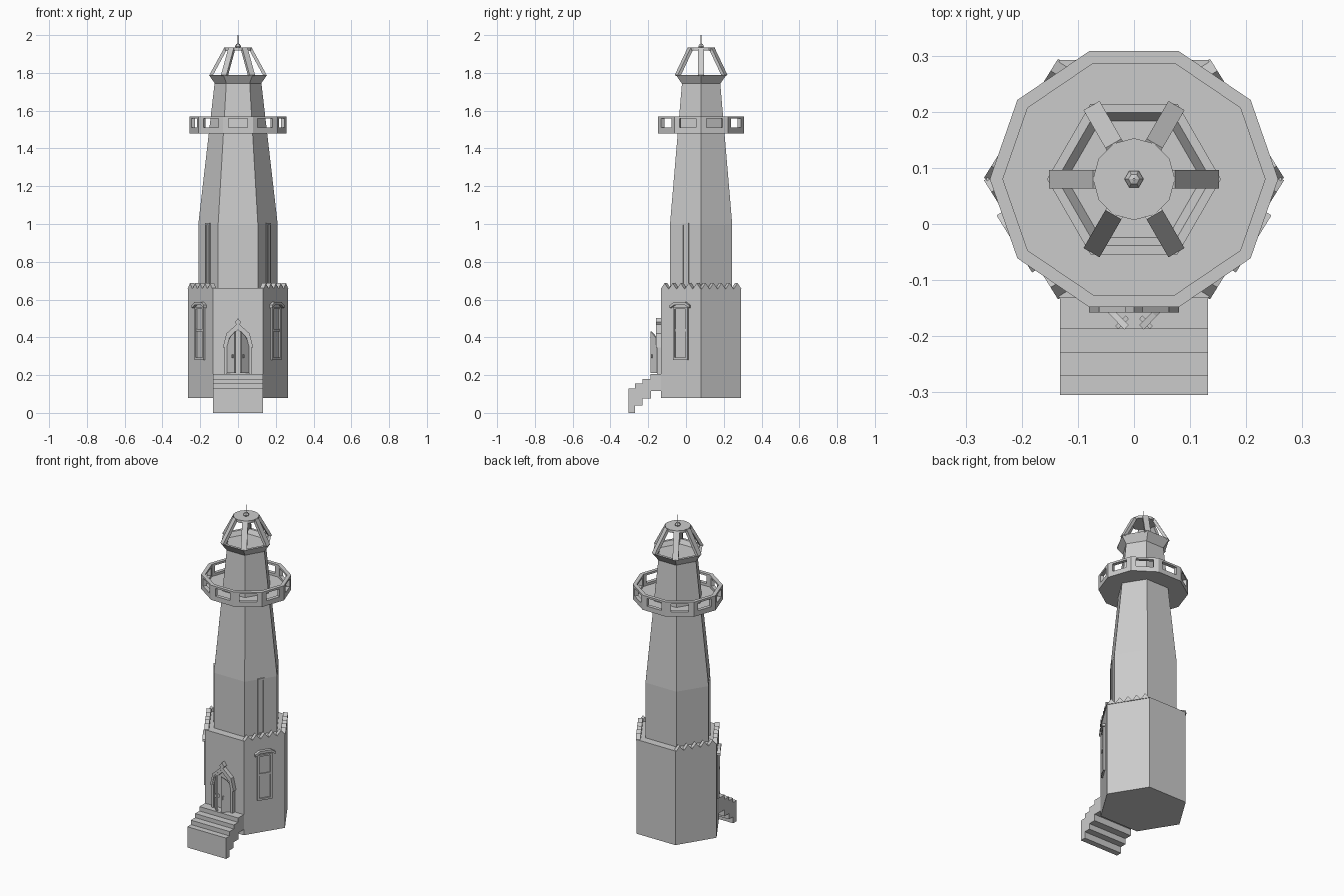
import bpy, math
from mathutils import Vector

if "Cube" in bpy.data.objects:
    bpy.data.objects.remove(bpy.data.objects["Cube"])

CY = 0.08  # tower axis in y


def mesh(name, verts, faces):
    me = bpy.data.meshes.new(name)
    me.from_pydata([tuple(v) for v in verts], [], faces)
    me.update()
    ob = bpy.data.objects.new(name, me)
    bpy.context.collection.objects.link(ob)
    return ob


def ring(rx, ry, n):
    return [Vector((rx * math.cos(2 * math.pi * i / n), CY + ry * math.sin(2 * math.pi * i / n)))
            for i in range(n)]


def loft(name, rings, n):
    """Stack of n-sided rings (rx, ry, z), capped at both ends."""
    verts = [(p.x, p.y, z) for rx, ry, z in rings for p in ring(rx, ry, n)]
    faces = [tuple(reversed(range(n)))]
    for k in range(len(rings) - 1):
        a, b = k * n, (k + 1) * n
        faces += [(a + i, a + (i + 1) % n, b + (i + 1) % n, b + i) for i in range(n)]
    faces.append(tuple(range(len(verts) - n, len(verts))))
    return mesh(name, verts, faces)


def prism(name, pts, p, q, d0, d1, hole=None):
    """Extrude outline (u, z) on the wall p->q from depth d0 to d1 (outward), with optional hole."""
    p, q = Vector(p), Vector(q)
    t = (q - p).normalized()
    nrm, mid = Vector((t.y, -t.x)), (p + q) / 2

    def place(loop, d):
        return [((mid + t * u + nrm * d).x, (mid + t * u + nrm * d).y, z) for u, z in loop]
    n = len(pts)
    verts = place(pts, d0) + place(pts, d1)
    nxt = [(i + 1) % n for i in range(n)]
    faces = [(i, nxt[i], n + nxt[i], n + i) for i in range(n)]
    if hole:
        verts += place(hole, d0) + place(hole, d1)
        for i in range(n):
            j = nxt[i]
            faces += [(2*n + j, 2*n + i, 3*n + i, 3*n + j),
                      (n + i, n + j, 3*n + j, 3*n + i), (j, i, 2*n + i, 2*n + j)]
    else:
        faces += [tuple(reversed(range(n))), tuple(range(n, 2 * n))]
    return mesh(name, verts, faces)


def rect(u, z0, z1):
    return [(-u, z0), (u, z0), (u, z1), (-u, z1)]


def bar(name, a, b, side, w, h):
    """Square bar from a to b; side is its width direction."""
    a, b, s = Vector(a), Vector(b), Vector(side).normalized()
    up = (b - a).cross(s).normalized()
    verts = [e + s * i * w / 2 + up * j * h / 2 for e in (a, b)
             for i, j in ((-1, -1), (1, -1), (1, 1), (-1, 1))]
    return mesh(name, verts, [(3, 2, 1, 0), (4, 5, 6, 7)] +
                [(i, (i + 1) % 4, 4 + (i + 1) % 4, 4 + i) for i in range(4)])


# Tower body
loft("base", [(0.264, 0.245, 0.08), (0.264, 0.245, 0.66)], 6)
loft("tower_shaft", [(0.21, 0.19, 0.655), (0.21, 0.19, 1.0), (0.124, 0.117, 1.745)], 6)

# Wall fittings on the four oblique sides: zigzag trim all round, windows at the front
base, shaft = ring(0.264, 0.245, 6), ring(0.21, 0.19, 6)
for f in (0, 2, 3, 5):
    p, q = base[f], base[(f + 1) % 6]
    half, teeth = (q - p).length / 2, 5
    w = 2 * half / teeth
    for i in range(teeth):
        u = -half + i * w
        prism("zigzag_tooth", [(u, 0.655), (u + w, 0.655), (u + w / 2, 0.687)], p, q, -0.022, 0.004)
    if f in (3, 5):
        prism("window_frame", rect(0.045, 0.28, 0.56), p, q, -0.005, 0.01, rect(0.034, 0.292, 0.55))
        prism("window_pane", rect(0.036, 0.29, 0.55), p, q, -0.005, 0.002)
        prism("window_bar", rect(0.036, 0.432, 0.444), p, q, -0.005, 0.007)
        arc = [(-0.06, 0.555), (-0.035, 0.57), (0.035, 0.57), (0.06, 0.555)]
        prism("window_hood", arc + [(0.06, 0.57), (0.035, 0.586), (-0.035, 0.586), (-0.06, 0.57)],
              p, q, -0.005, 0.018)
        p, q = shaft[f], shaft[(f + 1) % 6]
        prism("slit_window_frame", rect(0.021, 0.66, 1.005), p, q, -0.008, 0.006,
              rect(0.013, 0.67, 0.995))

# Gallery with pierced parapet
loft("gallery_floor", [(0.254, 0.237, 1.48), (0.254, 0.237, 1.495)], 10)
rail = ring(0.257, 0.24, 10)
for i in range(10):
    p, q = rail[i], rail[(i + 1) % 10]
    h = (q - p).length / 2
    prism("gallery_panel", rect(h, 1.48, 1.57), p, q, -0.022, 0, rect(h - 0.029, 1.51, 1.558))

# Lantern
loft("lantern_bowl", [(0.12, 0.115, 1.74), (0.155, 0.155, 1.79), (0.137, 0.137, 1.79),
                      (0.12, 0.12, 1.765)], 6)
for i in range(6):
    a = i * math.pi / 3
    c, s = math.cos(a), math.sin(a)
    bar("lantern_strut", (0.144 * c, CY + 0.144 * s, 1.785), (0.066 * c, CY + 0.066 * s, 1.928),
        (-s, c, 0), 0.033, 0.017)
loft("lantern_cap", [(0.073, 0.073, 1.918), (0.073, 0.073, 1.934)], 12)
loft("finial", [(0.011, 0.011, 1.93), (0.017, 0.017, 1.94), (0.01, 0.01, 1.952),
                (0.0025, 0.0025, 1.955), (0.0025, 0.0025, 2.0)], 6)

# Stairs: side profile (y, z) extruded across x
prof = [(-0.305, 0), (-0.27, 0), (-0.27, 0.04), (-0.23, 0.04), (-0.23, 0.075), (-0.185, 0.075),
        (-0.185, 0.115), (-0.13, 0.115), (-0.13, 0.207), (-0.187, 0.207), (-0.187, 0.18),
        (-0.229, 0.18), (-0.229, 0.155), (-0.27, 0.155), (-0.27, 0.128), (-0.305, 0.128)]
prism("stairs", prof, (0, -1), (0, 1), -0.132, 0.132)

# Door surround
WL, WR = (-0.1, -0.132), (0.1, -0.132)


def arch(w, z1, w2, z2, z3):
    return [(-w, 0.205), (w, 0.205), (w, z1), (w2, z2), (0, z3), (-w2, z2), (-w, z1)]


prism("door_surround", arch(0.072, 0.36, 0.057, 0.415, 0.465), WL, WR, -0.005, 0.022,
      [(u, z) for u, z in arch(0.058, 0.352, 0.045, 0.398, 0.44)])
for s in (-1, 1):
    prism("door_hood", [(0.08 * s, 0.345), (0.062 * s, 0.42), (0, 0.475), (0, 0.46),
                        (0.052 * s, 0.408), (0.068 * s, 0.345)][::s], WL, WR, 0, 0.026)
prism("door_finial", [(0, 0.455), (0.016, 0.48), (0, 0.502), (-0.016, 0.48)], WL, WR, 0, 0.026)

# Double doors standing ajar, meeting in the middle
for s in (-1, 1):
    hinge, tip = (0.06 * s, -0.14), (0.015 * s, -0.186)
    p, q = (hinge, tip) if s < 0 else (tip, hinge)
    leaf = [(-0.032, 0.21), (0.032, 0.21), (0.032 * s, 0.36), (0, 0.405), (-0.032 * s, 0.43)]
    if s < 0:
        leaf = leaf[:2] + leaf[2:][::-1]
    prism("door_leaf", leaf, p, q, -0.008, 0.003)
    prism("door_handle", [(u - 0.02 * s, z) for u, z in rect(0.004, 0.29, 0.31)], p, q, -0.016, 0.01)
